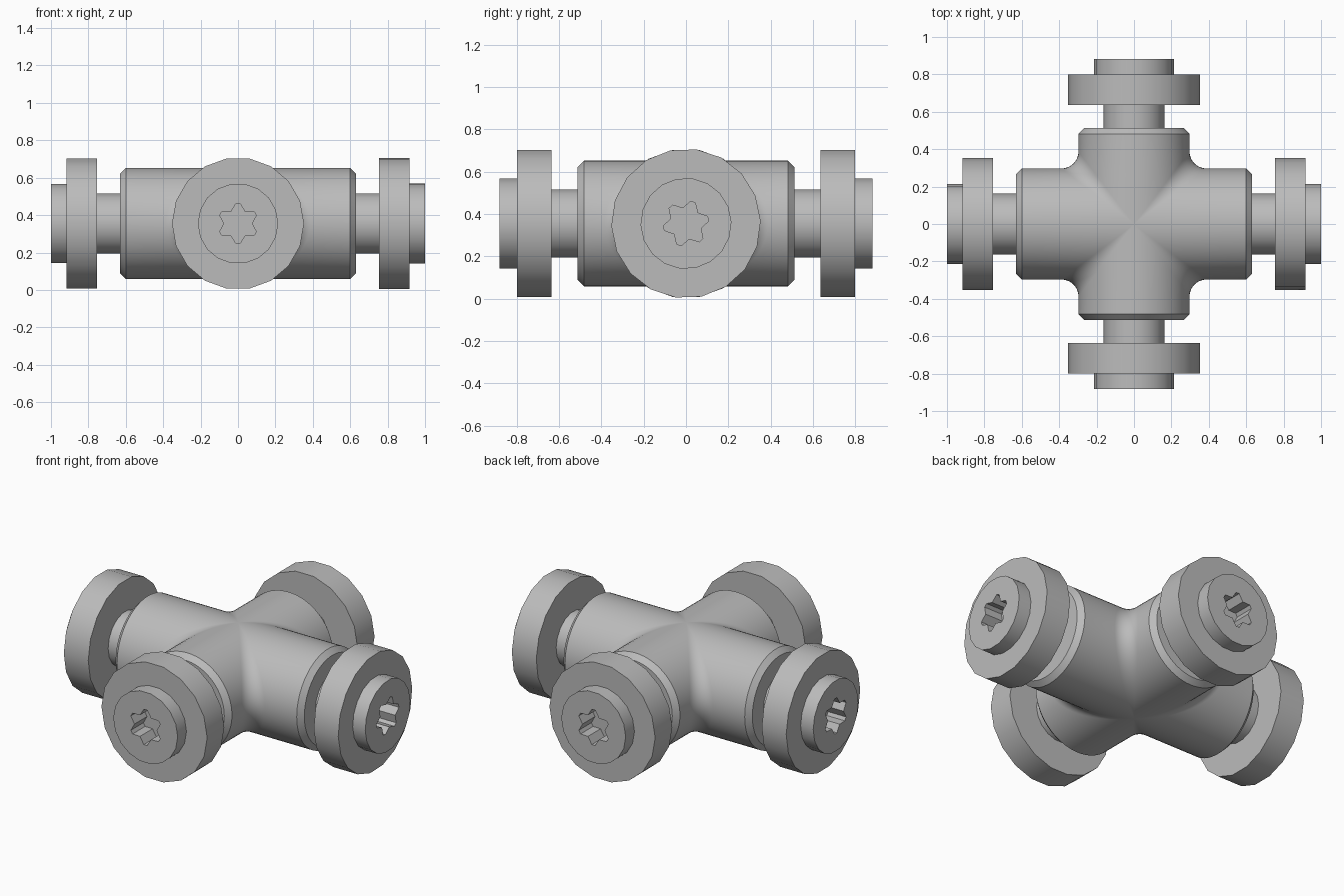
import bpy, bmesh
from math import sin, cos, pi, radians
from mathutils import Vector

cube = bpy.data.objects.get("Cube")
if cube:
    bpy.data.objects.remove(cube)

AXIS_Z = 0.355      # height of the pipe axes
R = 0.297           # body radius
FILLET = 0.09
CHAMFER = 0.03
HALF_X, HALF_Y = 0.63, 0.512

grey = bpy.data.materials.new("grey metal")
grey.use_nodes = True
grey.diffuse_color = (0.5, 0.5, 0.5, 1)
grey.node_tree.nodes["Principled BSDF"].inputs["Base Color"].default_value = (0.5, 0.5, 0.5, 1)


def finish(name, bm, turn=0):
    bmesh.ops.remove_doubles(bm, verts=bm.verts, dist=0.0001)
    bmesh.ops.recalc_face_normals(bm, faces=bm.faces)
    mesh = bpy.data.meshes.new(name)
    bm.to_mesh(mesh)
    bm.free()
    mesh.materials.append(grey)
    obj = bpy.data.objects.new(name, mesh)
    bpy.context.collection.objects.link(obj)
    obj.location.z = AXIS_Z
    obj.rotation_euler.z = turn
    bpy.ops.object.select_all(action='DESELECT')
    obj.select_set(True)
    bpy.context.view_layer.objects.active = obj
    bpy.ops.object.shade_smooth_by_angle(angle=radians(30))


def skin(bm, rows, closed=False):
    """Join neighbouring rows of points with faces, skipping collapsed corners."""
    rows = [[bm.verts.new(p) for p in row] for row in rows]
    for a, b in zip(rows, rows[1:]):
        n = len(a)
        for i in range(n if closed else n - 1):
            j = (i + 1) % n
            quad = []
            for v in (a[i], a[j], b[j], b[i]):
                if all((v.co - w.co).length > 0.0001 for w in quad):
                    quad.append(v)
            if len(quad) > 2:
                bm.faces.new(quad)
    return rows


def cross_row(t):
    """Section line of one quarter of the cross, from the x end to the y end."""
    c, s = cos(t), sin(t)
    inner = R - CHAMFER
    row = [Vector((HALF_X, 0, 0)),
           Vector((HALF_X, inner * c, inner * s)),
           Vector((HALF_X - CHAMFER, R * c, R * s))]
    # rolling-ball fillet between the two pipes
    k = R + FILLET
    centre = Vector((k * c, k * c, k * s))
    d0, d1 = Vector((0, -c, -s)), Vector((-c, 0, -s))
    row += [centre + FILLET * d0.lerp(d1, i / 8).normalized() for i in range(9)]
    row += [Vector((R * c, HALF_Y - CHAMFER, R * s)),
            Vector((inner * c, HALF_Y, inner * s)),
            Vector((0, HALF_Y, 0))]
    return row


# Four-way body
bm = bmesh.new()
STEPS = 32
for sx in (1, -1):
    for sy in (1, -1):
        skin(bm, [[Vector((p.x * sx, p.y * sy, p.z))
                   for p in cross_row(pi * (i / STEPS - 0.5))]
                  for i in range(STEPS + 1)])
finish("cross_body", bm)


def ring(d, r, twist):
    return [Vector((d, r * cos(i * pi / 9 + twist), r * sin(i * pi / 9 + twist)))
            for i in range(18)]


def star(d, twist):
    """Six blunt points with hollow sides between them."""
    pts = []
    for i in range(6):
        for deg, r in ((0, 0.074), (24, 0.107), (36, 0.107)):
            a = radians(i * 60 + deg) + twist
            pts.append(Vector((d, r * cos(a), r * sin(a))))
    return pts


# Flanged studs with star sockets
def stud(name, turn, tip, root, twist):
    back, front = tip - 0.247, tip - 0.084
    bm = bmesh.new()
    rows = [ring(root, 0.163, twist), ring(back, 0.163, twist),
            ring(back, 0.353, twist), ring(front, 0.353, twist),
            ring(front, 0.215, twist), ring(tip, 0.215, twist),
            star(tip, twist), star(tip - 0.12, twist)]
    rows = skin(bm, rows, closed=True)
    bm.faces.new(rows[0])
    bm.faces.new(rows[-1])
    finish(name, bm, turn)


stud("left_stud", 0, 1.0, HALF_X - 0.05, radians(-18))
stud("right_stud", pi, 1.0, HALF_X - 0.05, 0)
stud("front_stud", -pi / 2, 0.882, HALF_Y - 0.05, 0)
stud("back_stud", pi / 2, 0.882, HALF_Y - 0.05, 0)
